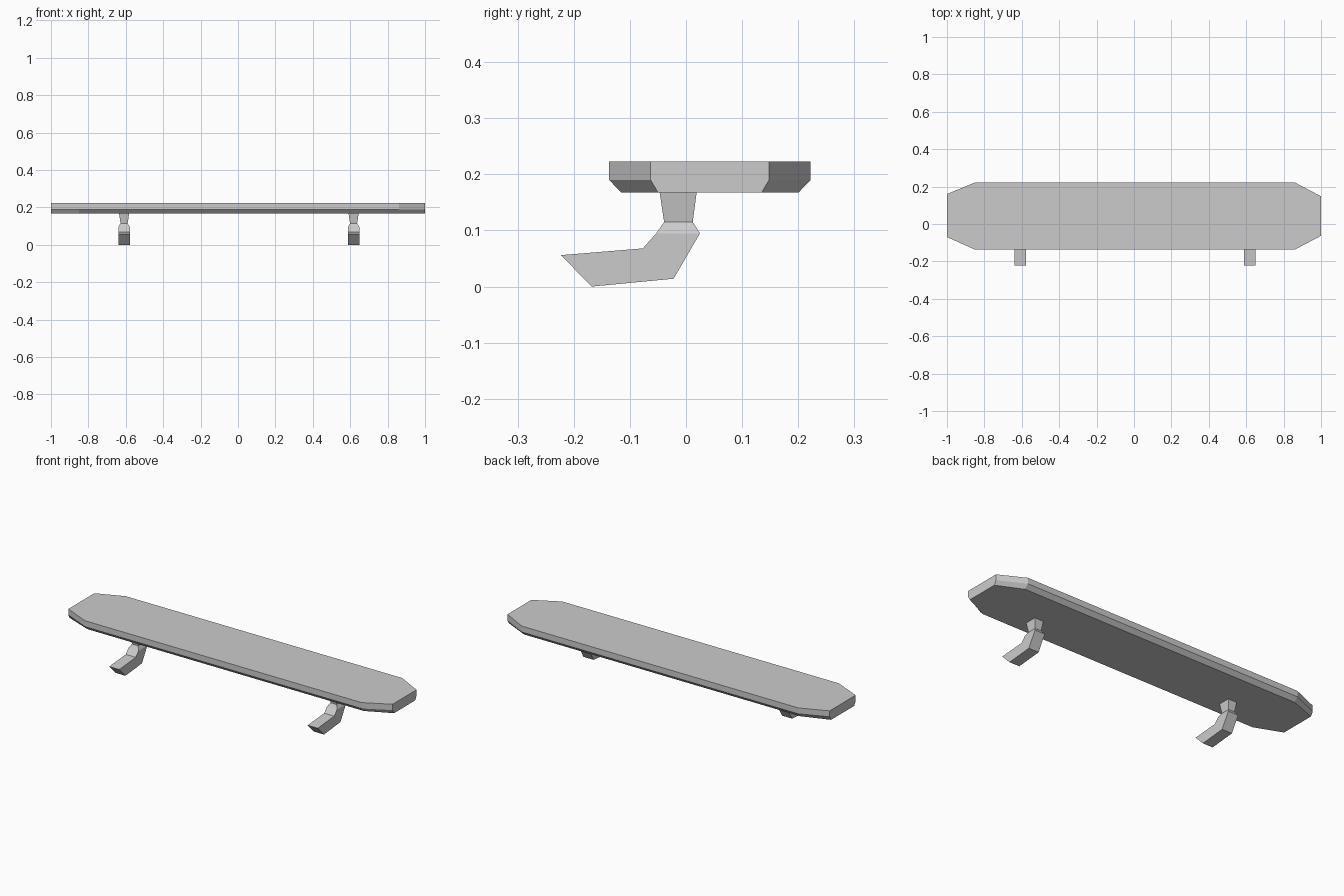
import bpy

if "Cube" in bpy.data.objects:
    bpy.data.objects.remove(bpy.data.objects["Cube"])


def loft(name, rings):
    """Skin a stack of equal-length point rings and cap both ends."""
    n = len(rings[0])
    verts = [p for ring in rings for p in ring]
    faces = [tuple(range(n))[::-1], tuple(range(len(verts) - n, len(verts)))]
    for r in range(len(rings) - 1):
        for i in range(n):
            j = (i + 1) % n
            faces.append((r * n + i, r * n + j, (r + 1) * n + j, (r + 1) * n + i))
    mesh = bpy.data.meshes.new(name)
    mesh.from_pydata(verts, [], faces)
    mesh.update()
    obj = bpy.data.objects.new(name, mesh)
    bpy.context.collection.objects.link(obj)
    # consistent outward normals
    import bmesh
    bm = bmesh.new()
    bm.from_mesh(mesh)
    bmesh.ops.recalc_face_normals(bm, faces=bm.faces)
    bm.to_mesh(mesh)
    bm.free()
    return obj


# Board: clipped-corner plank with a chamfered underside
def board_ring(z, inset, end_inset):
    f, b = -0.137 + inset, 0.222 - inset
    e = end_inset
    return [(-0.85, f, z), (0.86, f, z), (1, -0.063 + e, z), (1, 0.148 - e, z),
            (0.86, b, z), (-0.85, b, z), (-1, 0.16 - e, z), (-1, -0.07 + e, z)]


loft("board", [board_ring(0.168, 0.021, 0.013),
               board_ring(0.19, 0, 0),
               board_ring(0.223, 0, 0)])

# Brackets: (front y, front z, back y, back z, half width) from top to toe
sections = [(-0.047, 0.168, 0.019, 0.168, 0.027),
            (-0.039, 0.115, 0.012, 0.115, 0.019),
            (-0.053, 0.095, 0.025, 0.095, 0.031),
            (-0.077, 0.068, -0.022, 0.014, 0.031),
            (-0.223, 0.056, -0.168, 0.0, 0.031)]
for name, x in (("left_bracket", -0.609), ("right_bracket", 0.618)):
    loft(name, [[(x - w, fy, fz), (x + w, fy, fz), (x + w, by, bz), (x - w, by, bz)]
                for fy, fz, by, bz, w in sections])
